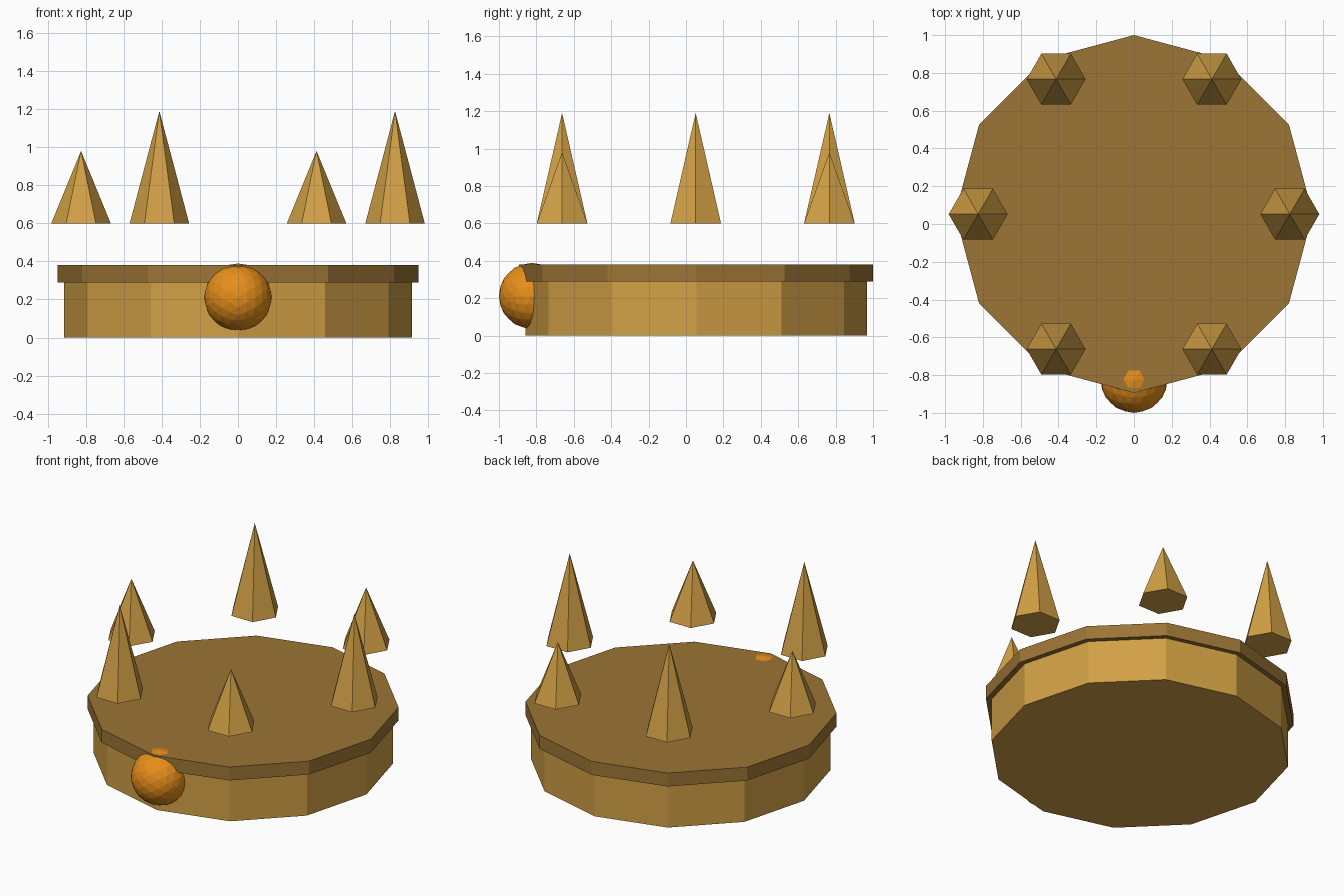
import bpy
from math import cos, sin, radians

if "Cube" in bpy.data.objects:
    bpy.data.objects.remove(bpy.data.objects["Cube"])

CY = 0.055  # crown centre in y


def material(name, colour):
    m = bpy.data.materials.new(name)
    m.diffuse_color = (*colour, 1)
    m.use_nodes = True
    m.node_tree.nodes["Principled BSDF"].inputs["Base Color"].default_value = m.diffuse_color
    return m


gold = material("gold", (0.64, 0.352, 0.06))
dark_gold = material("dark gold", (0.332, 0.178, 0.037))
orange = material("orange gem", (0.82, 0.278, 0.011))


def finish(name, mat):
    ob = bpy.context.object
    ob.name = name
    ob.data.materials.append(mat)
    bpy.ops.object.shade_flat()
    return ob


def prism(name, mat, sides, r, x, y, z0, z1, tip=False):
    """Upright prism, or pyramid when tip is set, with a corner on the x axis."""
    bpy.ops.mesh.primitive_cone_add(
        vertices=sides, radius1=r, radius2=0 if tip else r, depth=z1 - z0,
        location=(x, y, (z0 + z1) / 2), rotation=(0, 0, radians(90)))
    return finish(name, mat)


# Twelve-sided band and the wider, darker rim on top
prism("band", gold, 12, 0.913, 0, CY, 0, 0.295)
prism("rim", dark_gold, 12, 0.947, 0, 0.053, 0.29, 0.38)

# Floating ring of six spikes, alternating tall and short
for i in range(6):
    a = radians(60 * i)
    top = 1.19 if i % 2 == 0 else 0.98
    prism(f"spike_{i + 1}", gold, 6, 0.156, 0.825 * cos(a),
          0.052 + 0.825 * sin(a), 0.6, top, tip=True)

# Round gem on the front of the band, turned so an edge lies on top
bpy.ops.mesh.primitive_ico_sphere_add(subdivisions=3, radius=0.177,
                                      location=(0, -0.823, 0.212),
                                      rotation=(0, radians(-31.717), 0))
finish("gem", orange)
